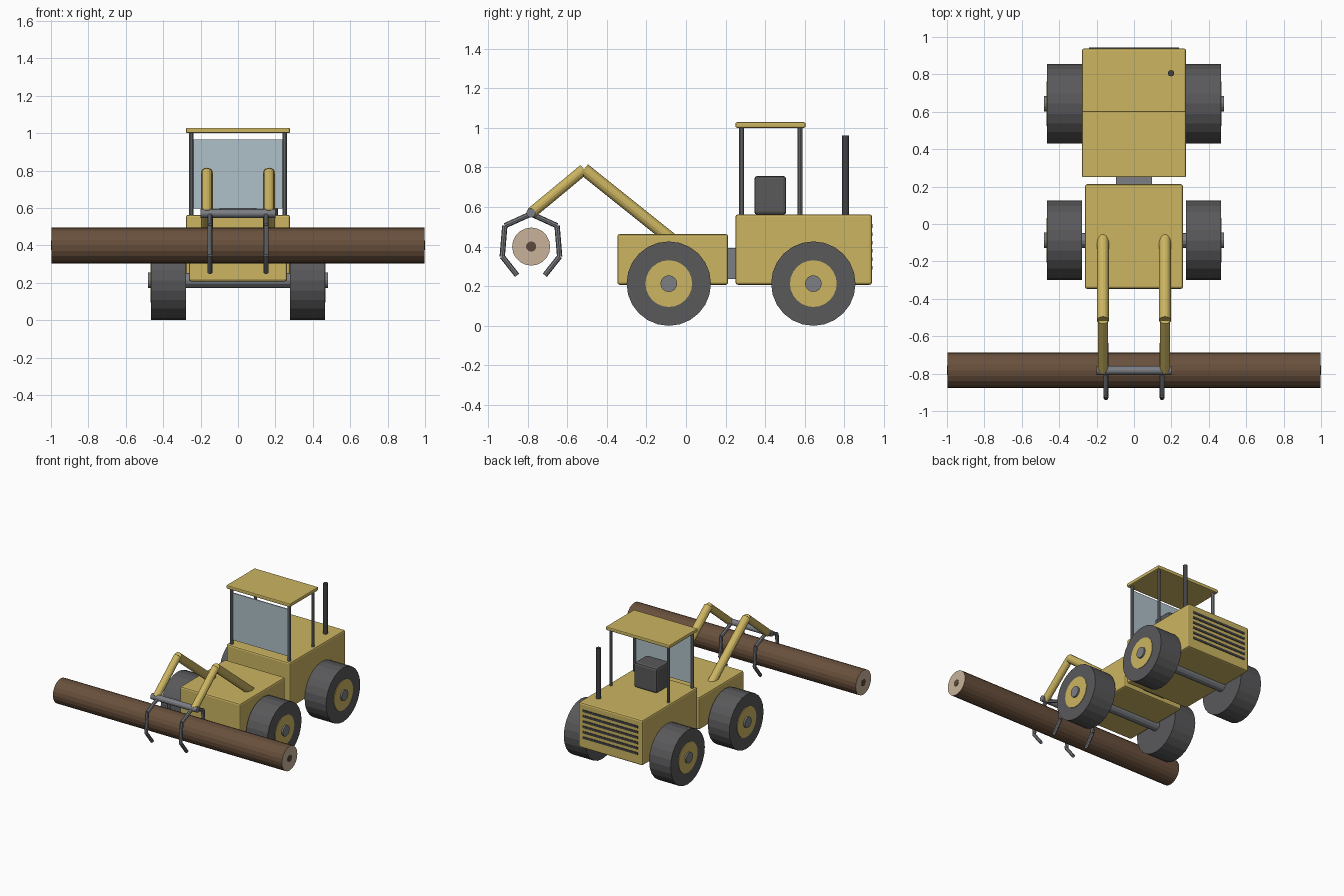
import bpy, bmesh, math
from mathutils import Vector

if "Cube" in bpy.data.objects:
    bpy.data.objects.remove(bpy.data.objects["Cube"])


def material(name, rgb):
    m = bpy.data.materials.new(name)
    m.diffuse_color = (*rgb, 1)
    m.use_nodes = True
    m.node_tree.nodes["Principled BSDF"].inputs["Base Color"].default_value = m.diffuse_color
    return m


YELLOW = material("yellow paint", (0.60, 0.46, 0.12))
RUBBER = material("dark rubber", (0.10, 0.10, 0.105))
STEEL = material("grey steel", (0.20, 0.21, 0.23))
BLACK = material("black metal", (0.055, 0.055, 0.06))
GLASS = material("pale glass", (0.43, 0.53, 0.58))
BARK = material("brown bark", (0.14, 0.080, 0.045))
WOOD = material("cut wood", (0.58, 0.45, 0.32))
HEART = material("wood heart", (0.11, 0.065, 0.04))


def finish(name, bm, *mats):
    mesh = bpy.data.meshes.new(name)
    bm.to_mesh(mesh)
    bm.free()
    for m in mats:
        mesh.materials.append(m)
    obj = bpy.data.objects.new(name, mesh)
    bpy.context.collection.objects.link(obj)
    return obj


def box(name, lo, hi, mat, bevel=0.0, segments=2):
    lo, hi = Vector(lo), Vector(hi)
    bm = bmesh.new()
    bmesh.ops.create_cube(bm, size=1)
    for v in bm.verts:
        v.co = (lo + hi) / 2 + v.co * (hi - lo)
    if bevel:
        bmesh.ops.bevel(bm, geom=bm.edges[:], offset=bevel, segments=segments,
                        profile=0.5, affect='EDGES')
    return finish(name, bm, mat)


def add_rod(bm, a, b, r, sides):
    a, b = Vector(a), Vector(b)
    new = bmesh.ops.create_cone(bm, cap_ends=True, segments=sides, radius1=r,
                                radius2=r, depth=(b - a).length)["verts"]
    turn = (b - a).to_track_quat('Z', 'Y')
    for v in new:
        v.co = (a + b) / 2 + turn @ v.co


def rod(name, points, r, mat, sides=12):
    bm = bmesh.new()
    for a, b in zip(points, points[1:]):
        add_rod(bm, a, b, r, sides)
    return finish(name, bm, mat)


SIDES = (("left", -1), ("right", 1))

# Chassis: two hulls joined by a pivot
box("front_frame", (-0.262, -0.347, 0.207), (0.262, 0.213, 0.463), YELLOW, 0.012)
box("rear_body", (-0.278, 0.25, 0.207), (0.278, 0.939, 0.563), YELLOW, 0.012)
box("pivot_joint", (-0.095, 0.19, 0.237), (0.095, 0.27, 0.394), STEEL)

# Cooling slats on the back
for i in range(6):
    z = 0.285 + i * 0.042
    box(f"grille_slat_{i + 1}", (-0.24, 0.93, z), (0.24, 0.943, z + 0.018), BLACK)

# Wheels with rims and hubs
for end, y in (("front", -0.087), ("rear", 0.643)):
    rod(f"{end}_axle", [(-0.3, y, 0.213), (0.3, y, 0.213)], 0.04, STEEL)
    for side, s in SIDES:
        for part, x0, x1, r, mat, n in (("tyre", 0.279, 0.465, 0.213, RUBBER, 24),
                                        ("rim", 0.44, 0.469, 0.118, YELLOW, 24),
                                        ("hub", 0.45, 0.481, 0.042, STEEL, 16)):
            rod(f"{end}_{side}_{part}", [(s * x0, y, 0.213), (s * x1, y, 0.213)], r, mat, n)

# Cab: posts, roof, windscreen, seat
for side, s in SIDES:
    for end, y in (("front", 0.28), ("rear", 0.575)):
        rod(f"{end}_{side}_post", [(s * 0.25, y, 0.55), (s * 0.25, y, 1.01)], 0.0125, STEEL, 10)
box("cab_roof", (-0.278, 0.25, 1.0), (0.278, 0.603, 1.028), YELLOW, 0.007)
box("windscreen", (-0.242, 0.276, 0.597), (0.242, 0.284, 0.967), GLASS)
box("seat", (-0.1, 0.345, 0.56), (0.1, 0.506, 0.757), RUBBER, 0.016)
rod("exhaust_stack", [(0.198, 0.806, 0.55), (0.198, 0.806, 0.96)], 0.017, BLACK)

# Lifting arms and cross bar
for side, s in SIDES:
    x = s * 0.166
    rod(f"{side}_lower_arm", [(x, -0.03, 0.402), (x, -0.515, 0.79)], 0.032, YELLOW, 14)
    rod(f"{side}_upper_arm", [(x, -0.515, 0.79), (x, -0.783, 0.568)], 0.028, YELLOW, 14)
rod("cross_bar", [(-0.2, -0.783, 0.57), (0.2, -0.783, 0.57)], 0.023, STEEL)

# Grapple tines, mirrored about the log
TINE = [(0, 0.565), (0.132, 0.505), (0.145, 0.35), (0.07, 0.255)]
for side, s in SIDES:
    for end, d in (("front", -1), ("rear", 1)):
        rod(f"{side}_{end}_tine", [(s * 0.15, -0.783 + d * y, z) for y, z in TINE],
            0.0135, STEEL, 8)

# Log: bark sides, cut ends, heart plates
bm = bmesh.new()
add_rod(bm, (-0.997, -0.782, 0.4), (0.997, -0.782, 0.4), 0.096, 20)
bm.normal_update()
for f in bm.faces:
    f.material_index = int(abs(f.normal.x) > 0.9)
finish("log", bm, BARK, WOOD)
for side, s in SIDES:
    rod(f"{side}_log_heart", [(s * 0.993, -0.782, 0.4), (s * 1.0, -0.782, 0.4)], 0.026, HEART)
